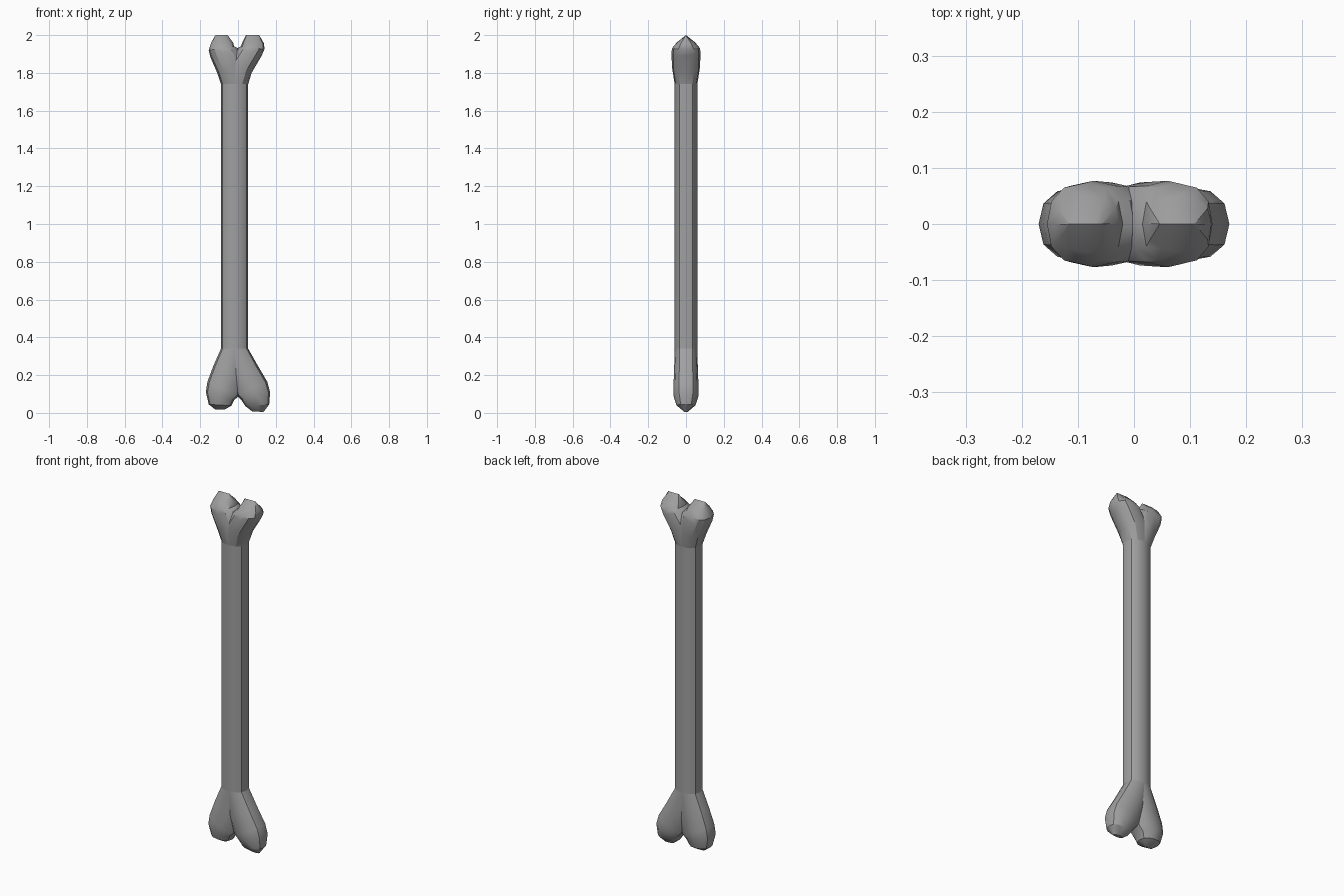
import bpy, bmesh, math

cube = bpy.data.objects.get("Cube")
if cube:
    bpy.data.objects.remove(cube, do_unlink=True)

bone = bpy.data.materials.new("bone grey")
bone.use_nodes = True
colour = (0.35, 0.35, 0.35, 1)
bone.diffuse_color = colour
bone.node_tree.nodes["Principled BSDF"].inputs["Base Color"].default_value = colour

SIDES = 12


def soft(v):
    """Slightly boxy version of a sine or cosine."""
    return math.copysign(abs(v) ** 0.85, v)


def loft(name, sections):
    """Skin oval rings; each section is outer x, z, inner x, z, half depth."""
    bm = bmesh.new()
    rings = []
    for ax, az, bx, bz, depth in sections:
        ring = []
        for i in range(SIDES):
            t = 2 * math.pi * i / SIDES
            c, s = soft(math.cos(t)), soft(math.sin(t))
            ring.append(bm.verts.new(((ax + bx) / 2 + c * (ax - bx) / 2, s * depth,
                                      (az + bz) / 2 + c * (az - bz) / 2)))
        rings.append(ring)
    for low, high in zip(rings, rings[1:]):
        for i in range(SIDES):
            j = (i + 1) % SIDES
            bm.faces.new((low[i], low[j], high[j], high[i]))
    if name != "shaft":
        bm.faces.new(rings[-1])
    bmesh.ops.remove_doubles(bm, verts=bm.verts, dist=0.0005)
    bmesh.ops.recalc_face_normals(bm, faces=bm.faces)
    # The open tube ends are hidden; make sure the walls face outwards
    bm.faces.ensure_lookup_table()
    side = max(bm.faces, key=lambda f: f.calc_center_median().y)
    if side.normal.y < 0:
        bmesh.ops.reverse_faces(bm, faces=bm.faces)
    mesh = bpy.data.meshes.new(name)
    bm.to_mesh(mesh)
    bm.free()
    mesh.materials.append(bone)
    obj = bpy.data.objects.new(name, mesh)
    bpy.context.collection.objects.link(obj)
    bpy.ops.object.select_all(action="DESELECT")
    obj.select_set(True)
    bpy.context.view_layer.objects.active = obj
    bpy.ops.object.shade_smooth_by_angle(angle=math.radians(32))


# Long shaft, with both forks growing out of its end rings
SHAFT_L, SHAFT_R = -0.09, 0.054
loft("shaft", [(SHAFT_L, 0.34, SHAFT_R, 0.34, 0.06),
               (SHAFT_L, 1.74, SHAFT_R, 1.74, 0.06)])

# Upper knobs end in a roof-like ridge
loft("upper_right_knob", [
    (SHAFT_L, 1.74, SHAFT_R, 1.74, 0.06),
    (-0.11, 1.80, 0.03, 1.86, 0.074),
    (-0.145, 1.88, 0.0, 1.93, 0.077),
    (-0.155, 1.92, -0.02, 1.94, 0.073),
    (-0.142, 1.96, -0.026, 1.96, 0.05),
    (-0.12, 2.0, -0.055, 2.0, 0.0)])
loft("upper_left_knob", [
    (SHAFT_R, 1.74, SHAFT_L, 1.74, 0.06),
    (0.072, 1.80, -0.05, 1.86, 0.074),
    (0.125, 1.89, -0.005, 1.93, 0.077),
    (0.14, 1.925, 0.015, 1.94, 0.073),
    (0.138, 1.955, 0.022, 1.96, 0.05),
    (0.112, 2.0, 0.042, 2.0, 0.0)])

# Lower knobs are rounder, with narrow chamfered ends
loft("lower_right_knob", [
    (SHAFT_L, 0.34, SHAFT_R, 0.34, 0.06),
    (-0.13, 0.25, 0.03, 0.20, 0.063),
    (-0.162, 0.165, 0.005, 0.09, 0.067),
    (-0.17, 0.11, -0.02, 0.068, 0.066),
    (-0.155, 0.045, -0.035, 0.038, 0.05),
    (-0.12, 0.018, -0.07, 0.018, 0.01)])
loft("lower_left_knob", [
    (SHAFT_R, 0.34, SHAFT_L, 0.34, 0.06),
    (0.105, 0.25, -0.05, 0.20, 0.063),
    (0.155, 0.165, -0.005, 0.09, 0.067),
    (0.17, 0.11, 0.018, 0.068, 0.066),
    (0.165, 0.045, 0.04, 0.035, 0.05),
    (0.135, 0.005, 0.075, 0.008, 0.01)])
